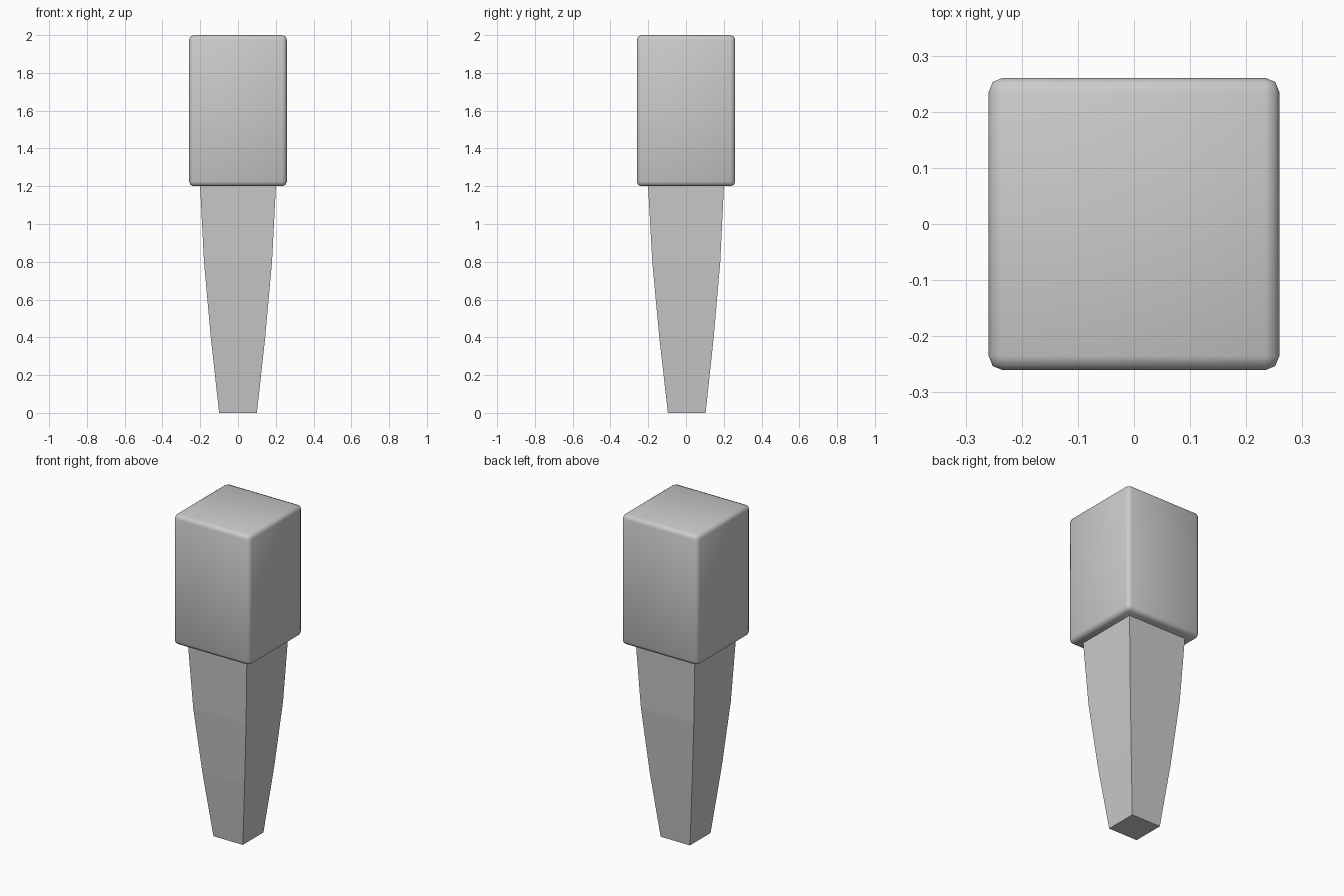
import bpy, bmesh

if "Cube" in bpy.data.objects:
    bpy.data.objects.remove(bpy.data.objects["Cube"])


def link_mesh(name, bm):
    bmesh.ops.recalc_face_normals(bm, faces=bm.faces)
    mesh = bpy.data.meshes.new(name)
    bm.to_mesh(mesh)
    bm.free()
    ob = bpy.data.objects.new(name, mesh)
    bpy.context.collection.objects.link(ob)
    return ob


# Upper block: softly rounded square box
bm = bmesh.new()
bmesh.ops.create_cube(bm, size=1)
for v in bm.verts:
    v.co = (v.co.x * 0.518, v.co.y * 0.521, v.co.z * 0.8 + 1.6)
bmesh.ops.bevel(bm, geom=bm.edges[:], offset=0.025, segments=2,
                profile=0.5, affect='EDGES')
for f in bm.faces:
    f.smooth = True
link_mesh("upper_block", bm)

# Lower shaft: square section tapering in a gentle curve, flat faces
bm = bmesh.new()
profile = [(0, 0.10), (0.4, 0.144), (0.8, 0.18), (1.205, 0.201)]  # z, half width
rings = []
for z, h in profile:
    dy = 0.004 * (1 - z / 1.2)
    rings.append([bm.verts.new((sx * h, sy * h + dy, z))
                  for sx, sy in ((-1, -1), (1, -1), (1, 1), (-1, 1))])
for a, b in zip(rings, rings[1:]):
    for i in range(4):
        j = (i + 1) % 4
        bm.faces.new((a[i], a[j], b[j], b[i]))
bm.faces.new(rings[0])
bm.faces.new(rings[-1])
link_mesh("tapered_shaft", bm)
